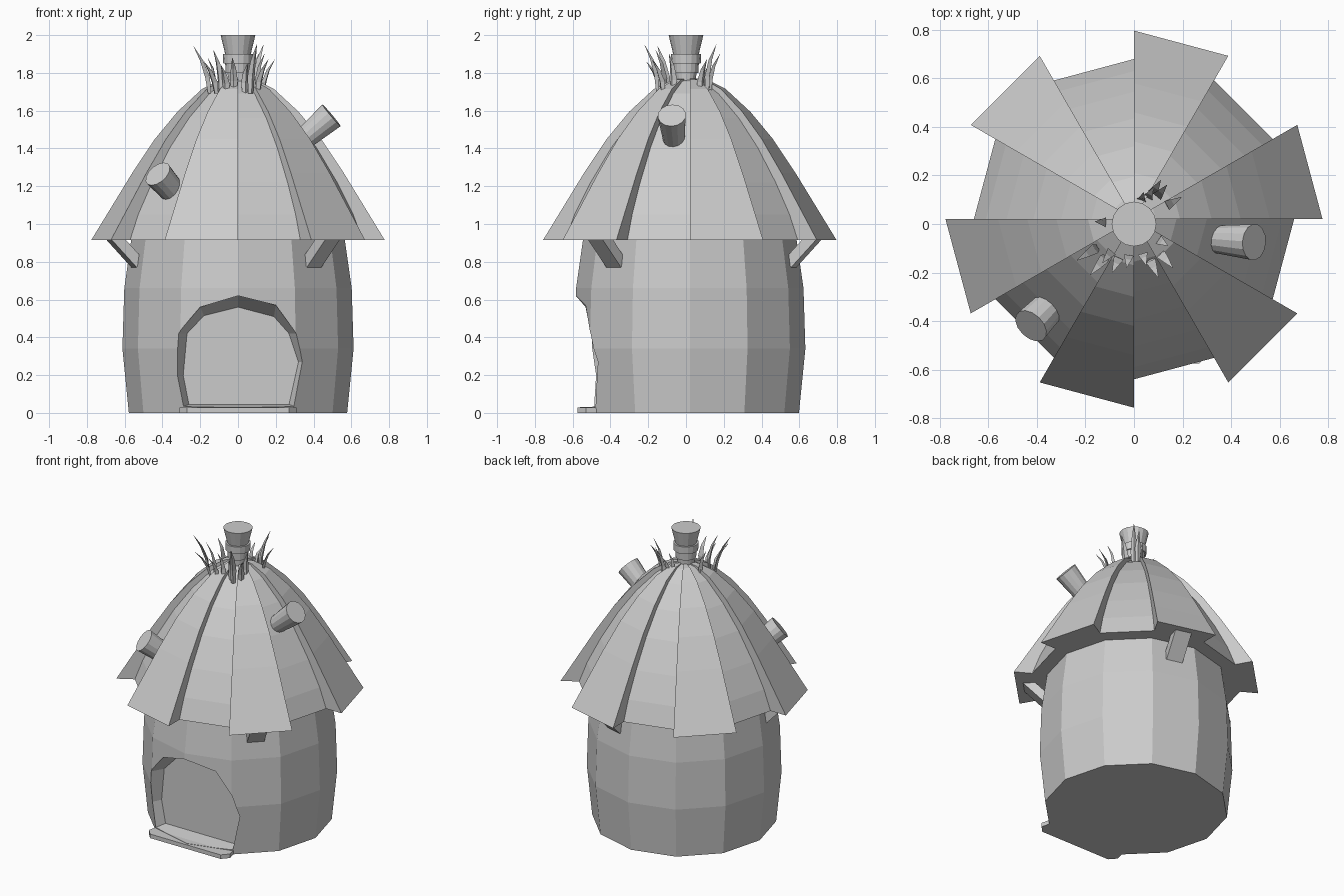
import bpy, bmesh
from math import sin, cos, pi, radians
from mathutils import Vector, Matrix

if "Cube" in bpy.data.objects:
    bpy.data.objects.remove(bpy.data.objects["Cube"])

CY = 0.02  # hut axis sits slightly behind the origin


def make(name, bm, merge=True):
    if merge:
        bmesh.ops.remove_doubles(bm, verts=bm.verts, dist=1e-5)
    bmesh.ops.recalc_face_normals(bm, faces=bm.faces)
    me = bpy.data.meshes.new(name)
    bm.to_mesh(me)
    bm.free()
    ob = bpy.data.objects.new(name, me)
    bpy.context.collection.objects.link(ob)
    return ob


def loft(bm, loops):
    """Bridge closed loops of points and cap both ends."""
    rings = [[bm.verts.new(p) for p in lp] for lp in loops]
    n = len(rings[0])
    for a, b in zip(rings, rings[1:]):
        for i in range(n):
            j = (i + 1) % n
            bm.faces.new((a[i], a[j], b[j], b[i]))
    bm.faces.new(rings[0])
    bm.faces.new(rings[-1])


def polar(r, deg, z, cy=CY):
    return Vector((r * cos(radians(deg)), cy + r * sin(radians(deg)), z))


def lathe(name, profile, sides, cy):
    bm = bmesh.new()
    loft(bm, [[polar(r, 360 * i / sides, z, cy) for i in range(sides)]
              for r, z in profile])
    return make(name, bm)


def cone_between(name, a, b, r1, r2, sides=14):
    a, b = Vector(a), Vector(b)
    bm = bmesh.new()
    m = Matrix.Translation((a + b) / 2) @ (b - a).to_track_quat('Z', 'Y').to_matrix().to_4x4()
    bmesh.ops.create_cone(bm, cap_ends=True, segments=sides, radius1=r1,
                          radius2=r2, depth=(b - a).length, matrix=m)
    return make(name, bm)


# Barrel-shaped twelve-sided wall
wall = lathe("wall", [(0.578, 0), (0.612, 0.34), (0.602, 0.66), (0.565, 0.92), (0.55, 0.98)], 12, CY)

# Arched doorway niche, cut with a tapered arch
outer = [(-.30, .03), (-.34, .2), (-.32, .42), (-.2, .56), (0, .62),
         (.2, .57), (.31, .42), (.36, .27), (.31, .03)]
inner = [(-.26, .045), (-.29, .2), (-.27, .42), (-.18, .515), (0, .56),
         (.19, .51), (.27, .42), (.32, .27), (.27, .045)]
bm = bmesh.new()
loft(bm, [[(x, y, z) for x, z in lp]
          for lp, y in ((outer, -0.75), (outer, -0.51), (inner, -0.42))])
cutter = make("doorway_cutter", bm)
cutter.hide_render = True
cutter.hide_viewport = True
mod = wall.modifiers.new("doorway", 'BOOLEAN')
mod.object = cutter
mod.operation = 'DIFFERENCE'
mod.solver = 'EXACT'

# Door sill
bm = bmesh.new()
loft(bm, [[(-.31, -.53, z), (-.27, -.575, z), (.27, -.575, z), (.31, -.53, z),
           (.28, -.4, z), (-.28, -.4, z)] for z in (0, 0.028)])
make("door_sill", bm)

# Roof: twelve panels, alternately raised and low
raised = [(.777, .915), (.67, 1.09), (.56, 1.27), (.44, 1.45), (.32, 1.595), (.19, 1.715), (.09, 1.765), (0, 1.775)]
low = [(.66, .915), (.61, 1.05), (.525, 1.22), (.415, 1.405), (.30, 1.56), (.175, 1.69), (.08, 1.755), (0, 1.775)]
bm = bmesh.new()


def face(*pts):
    uniq = []
    for p in pts:
        if all((p - q).length > 1e-6 for q in uniq):
            uniq.append(p)
    bm.faces.new([bm.verts.new(p) for p in uniq])


for k in range(12):
    a, b = 30 * k, 30 * k + 30
    prof = raised if k % 2 == 0 else low
    for (r0, z0), (r1, z1) in zip(prof, prof[1:]):
        face(polar(r0, a, z0), polar(r0, b, z0), polar(r1, b, z1), polar(r1, a, z1))
    rl, zl = low[0]
    face(polar(0, a, zl), polar(rl, b, zl), polar(rl, a, zl))
    if k % 2 == 0:
        rh = raised[0][0]
        face(polar(rl, a, zl), polar(rl, b, zl), polar(rh, b, zl), polar(rh, a, zl))
    # step between neighbouring panels
    for i in range(len(low) - 1):
        face(polar(low[i][0], a, low[i][1]), polar(raised[i][0], a, raised[i][1]),
             polar(raised[i + 1][0], a, raised[i + 1][1]), polar(low[i + 1][0], a, low[i + 1][1]))
make("thatched_roof", bm)

# Three slanted struts under the eaves
for n, ang in enumerate((-45, 75, 195)):
    p, q = polar(0.55, ang, 0.79), polar(0.70, ang, 0.95)
    d = (q - p).normalized()
    side = Vector((-sin(radians(ang)), cos(radians(ang)), 0)) * 0.055
    up = d.cross(side).normalized() * 0.028
    bm = bmesh.new()
    loft(bm, [[c + side + up, c - side + up, c - side - up, c + side - up] for c in (p, q)])
    make(f"eave_strut_{n + 1}", bm)

# Stub pipes poking out of the roof
cone_between("roof_pipe_left", (-.29, -.28, 1.11), (-.425, -.42, 1.265), .06, .077)
cone_between("roof_pipe_right", (.30, -.06, 1.41), (.495, -.075, 1.575), .053, .075)

# Central chimney with stepped collars
lathe("chimney", [(.05, 1.70), (.055, 1.80), (.065, 1.80), (.068, 1.85), (.078, 1.85),
                  (.08, 1.90), (.068, 1.90), (.092, 2.0)], 16, 0)

# Curved grass blades around the chimney: tip x, tip y, tip z
tips = [(-.235, -.15, 1.94), (-.18, -.21, 1.86), (-.16, .01, 1.88), (-.13, -.16, 1.92),
        (-.09, -.2, 1.84), (-.03, -.18, 1.88), (.05, -.17, 1.85), (.10, -.22, 1.95),
        (.16, -.18, 1.87), (.14, -.09, 1.90), (.11, .18, 1.90), (.135, .16, 1.95),
        (.195, .11, 1.87), (.04, .13, 1.86), (.08, .15, 1.83)]
bm = bmesh.new()
for x, y, z in tips:
    tip = Vector((x, y, z))
    out = Vector((x, y, 0)).normalized()
    side = Vector((-out.y, out.x, 0))
    r = Vector((x, y)).length
    base = out * (0.06 + 0.42 * r)
    base.z = 1.69
    for_tip = []
    for t, w in ((0, .014), (.35, .021), (.7, .014), (1, .001)):
        c = base.lerp(tip, t) - out * 0.1 * t * (1 - t)
        for_tip.append([c + side * w, c - side * w, c + out * w * 0.8])
    loft(bm, for_tip)
make("grass_tuft", bm, merge=False)
